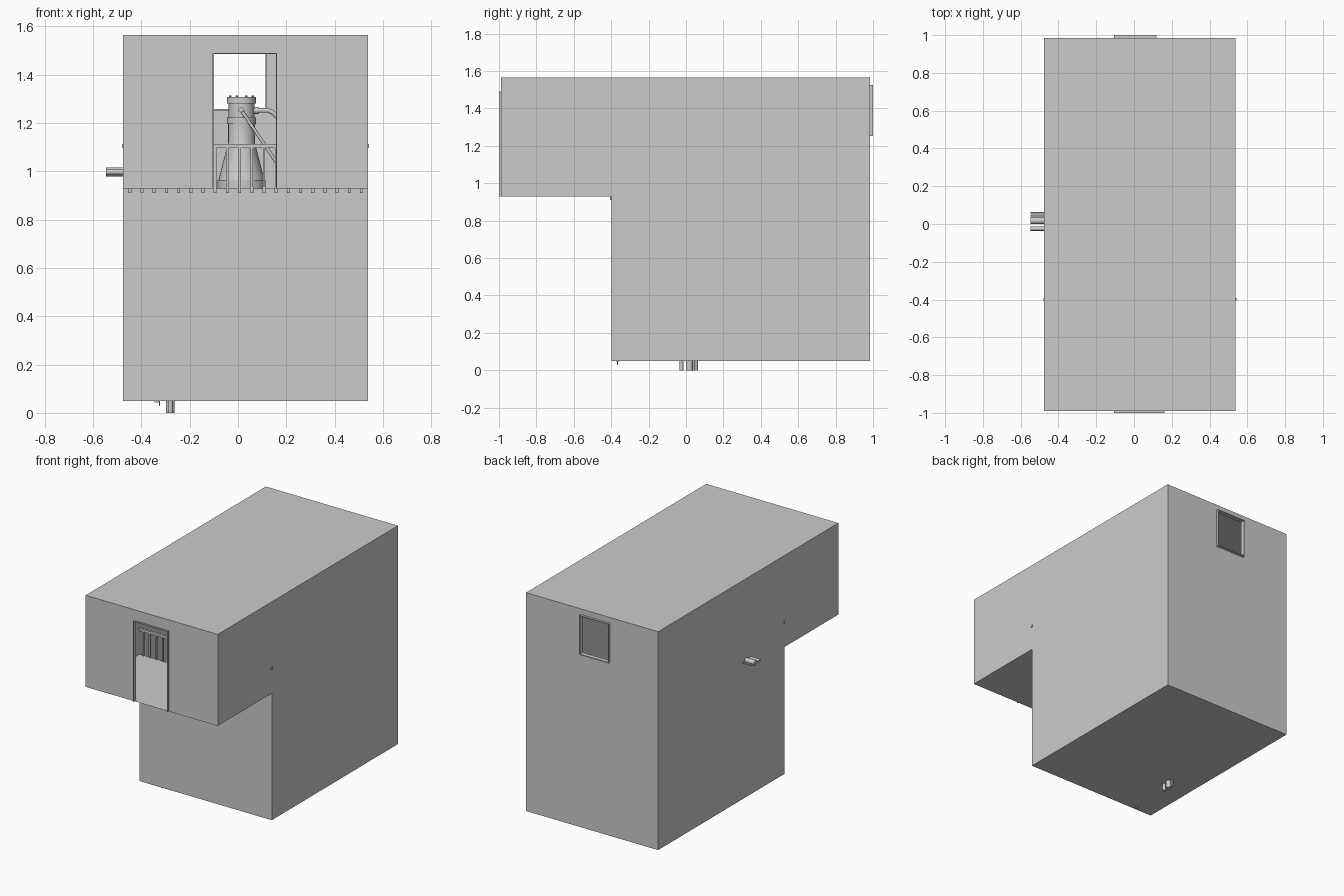
import bpy, bmesh, math
from mathutils import Vector

if "Cube" in bpy.data.objects:
    bpy.data.objects.remove(bpy.data.objects["Cube"])

X0, X1 = -0.476, 0.538      # room side walls
YF, YM, YB = -0.99, -0.398, 0.985   # front wall, pit wall, back wall
Z0, ZM, Z1 = 0.05, 0.93, 1.565      # pit floor, platform, ceiling
VX, VY = 0.0145, 0.29       # vessel axis


def finish(name, bm, smooth=False):
    me = bpy.data.meshes.new(name)
    bm.to_mesh(me)
    bm.free()
    ob = bpy.data.objects.new(name, me)
    bpy.context.collection.objects.link(ob)
    if smooth:
        bpy.context.view_layer.objects.active = ob
        bpy.ops.object.select_all(action='DESELECT')
        ob.select_set(True)
        bpy.ops.object.shade_smooth_by_angle(angle=math.radians(35))
    return ob


def add_box(bm, lo, hi):
    vs = bmesh.ops.create_cube(bm, size=1)['verts']
    lo, hi = Vector(lo), Vector(hi)
    for v in vs:
        v.co = (lo + hi) / 2 + v.co * (hi - lo)


def add_rod(bm, a, b, r, seg=12):
    a, b = Vector(a), Vector(b)
    vs = bmesh.ops.create_cone(bm, cap_ends=True, segments=seg, radius1=r,
                               radius2=r, depth=(b - a).length)['verts']
    q = (b - a).to_track_quat('Z', 'Y')
    for v in vs:
        v.co = (a + b) / 2 + q @ v.co


def lathe(name, profile, x, y, seg=32):
    bm = bmesh.new()
    vs = [bm.verts.new((r, 0, z)) for r, z in profile]
    es = [bm.edges.new(p) for p in zip(vs, vs[1:])]
    bmesh.ops.spin(bm, geom=vs + es, axis=(0, 0, 1), cent=(0, 0, 0),
                   angle=2 * math.pi, steps=seg)
    bmesh.ops.remove_doubles(bm, verts=bm.verts, dist=1e-5)
    bmesh.ops.recalc_face_normals(bm, faces=bm.faces)
    bmesh.ops.translate(bm, verts=bm.verts, vec=(x, y, 0))
    return finish(name, bm, True)


def pipe(name, pts, r):
    cu = bpy.data.curves.new(name, 'CURVE')
    cu.dimensions = '3D'
    cu.bevel_depth, cu.bevel_resolution, cu.use_fill_caps = r, 3, True
    sp = cu.splines.new('POLY')
    sp.points.add(len(pts) - 1)
    for p, c in zip(sp.points, pts):
        p.co = (*c, 1)
    ob = bpy.data.objects.new(name, cu)
    bpy.context.collection.objects.link(ob)
    return ob


def wall_with_hole(bm, y, z0, z1, hole):
    # wall sheet of grid cells, leaving out the cell of the opening
    hx0, hx1, hz0, hz1 = hole
    xs, zs = [X0, hx0, hx1, X1], [z0, hz0, hz1, z1]
    for i in range(3):
        for j in range(3):
            if (i, j) != (1, 1) and zs[j + 1] - zs[j] > 1e-6:
                bm.faces.new([bm.verts.new((xs[a], y, zs[b])) for a, b in
                              ((i, j), (i + 1, j), (i + 1, j + 1), (i, j + 1))])


# room shell: an L-shaped sheet box with a doorway and a rear window
DOOR = (-0.1, 0.157, ZM, 1.485)
WINDOW = (-0.1, 0.114, 1.258, 1.52)
bm = bmesh.new()
L = [(YF, ZM), (YM, ZM), (YM, Z0), (YB, Z0), (YB, Z1), (YF, Z1)]
for i, (a, b) in enumerate(zip(L, L[1:] + L[:1])):
    if i not in (3, 5):
        bm.faces.new([bm.verts.new(c) for c in
                      ((X0, *a), (X1, *a), (X1, *b), (X0, *b))])
for x in (X0, X1):
    bm.faces.new([bm.verts.new((x, *p)) for p in L])
wall_with_hole(bm, YF, ZM, Z1, DOOR)
wall_with_hole(bm, YB, Z0, Z1, WINDOW)
bmesh.ops.remove_doubles(bm, verts=bm.verts, dist=1e-5)
bmesh.ops.recalc_face_normals(bm, faces=bm.faces)
finish("room_shell", bm)


# door and window frames
def frame(name, hole, y0, y1, t, sill):
    a, b, c, d = hole
    bm = bmesh.new()
    add_box(bm, (a - t, y0, c), (a, y1, d))
    add_box(bm, (b, y0, c), (b + t, y1, d))
    add_box(bm, (a - t, y0, d), (b + t, y1, d + t))
    if sill:
        add_box(bm, (a - t, y0, c - t), (b + t, y1, c))
    finish(name, bm)


frame("door_frame", DOOR, -1.0, -0.975, 0.005, False)
frame("window_frame", WINDOW, 0.97, 1.0, 0.006, True)

# railing along the platform edge
bm = bmesh.new()
add_box(bm, (-0.48, -0.407, 1.097), (0.543, -0.392, 1.114))
for i in range(20):
    x = -0.448 + i * 0.0505
    add_box(bm, (x - 0.005, -0.404, ZM), (x + 0.005, -0.394, 1.1))
    add_box(bm, (x - 0.0065, -0.406, 0.911), (x + 0.0065, -0.393, 0.935))
finish("railing", bm)

# tall central vessel
lathe("vessel", [(0, Z0), (0.13, Z0), (0.13, 0.09), (0.1, 0.09), (0.1, 0.965),
                 (0.095, 0.965), (0.055, 1.12), (0.055, 1.195), (0.06, 1.195),
                 (0.06, 1.223), (0.053, 1.223), (0.053, 1.28), (0.061, 1.28),
                 (0.061, 1.308), (0, 1.308)], VX, VY)

# lid bolts
bm = bmesh.new()
for i in range(8):
    a = math.tau * (i + 0.5) / 8
    p = (VX + 0.05 * math.cos(a), VY + 0.05 * math.sin(a))
    add_rod(bm, (*p, 1.3), (*p, 1.314), 0.005, 8)
finish("lid_bolts", bm, True)

# side outlet pipe with collar, and slanted strut
pipe("outlet_pipe", [(VX + 0.04, VY, 1.252), (0.125, VY, 1.252), (0.142, VY, 1.245),
                     (0.19, VY, 1.2), (0.2, VY, 1.18), (0.2, VY, Z0)], 0.01)
bm = bmesh.new()
add_rod(bm, (0.06, VY, 1.252), (0.085, VY, 1.252), 0.015, 16)
finish("outlet_collar", bm, True)
bm = bmesh.new()
add_rod(bm, (0.012, VY - 0.052, 1.255), (0.24, VY - 0.052, 0.918), 0.007)
add_rod(bm, (0.012, VY - 0.066, 1.255), (0.012, VY - 0.045, 1.255), 0.011)
finish("slanted_strut", bm, True)

# pipe bundle: in through the left wall, elbow, down through the floor
for i, (y, r) in enumerate([(-0.025, 0.011), (0.018, 0.019), (0.046, 0.005), (0.06, 0.004)]):
    cx, cz, R = -0.33, 0.947, 0.05
    bend = [(cx + R * math.sin(t), y, cz + R * math.cos(t))
            for t in [k * math.pi / 12 for k in range(7)]]
    pipe(f"supply_pipe_{i + 1}", [(-0.547, y, cz + R)] + bend + [(cx + R, y, 0)], r)

# small drain under the pit floor
bm = bmesh.new()
add_box(bm, (-0.345, -0.372, 0.043), (-0.33, -0.362, 0.055))
add_rod(bm, (-0.325, -0.367, 0.028), (-0.325, -0.367, 0.055), 0.003, 8)
finish("floor_drain", bm)
